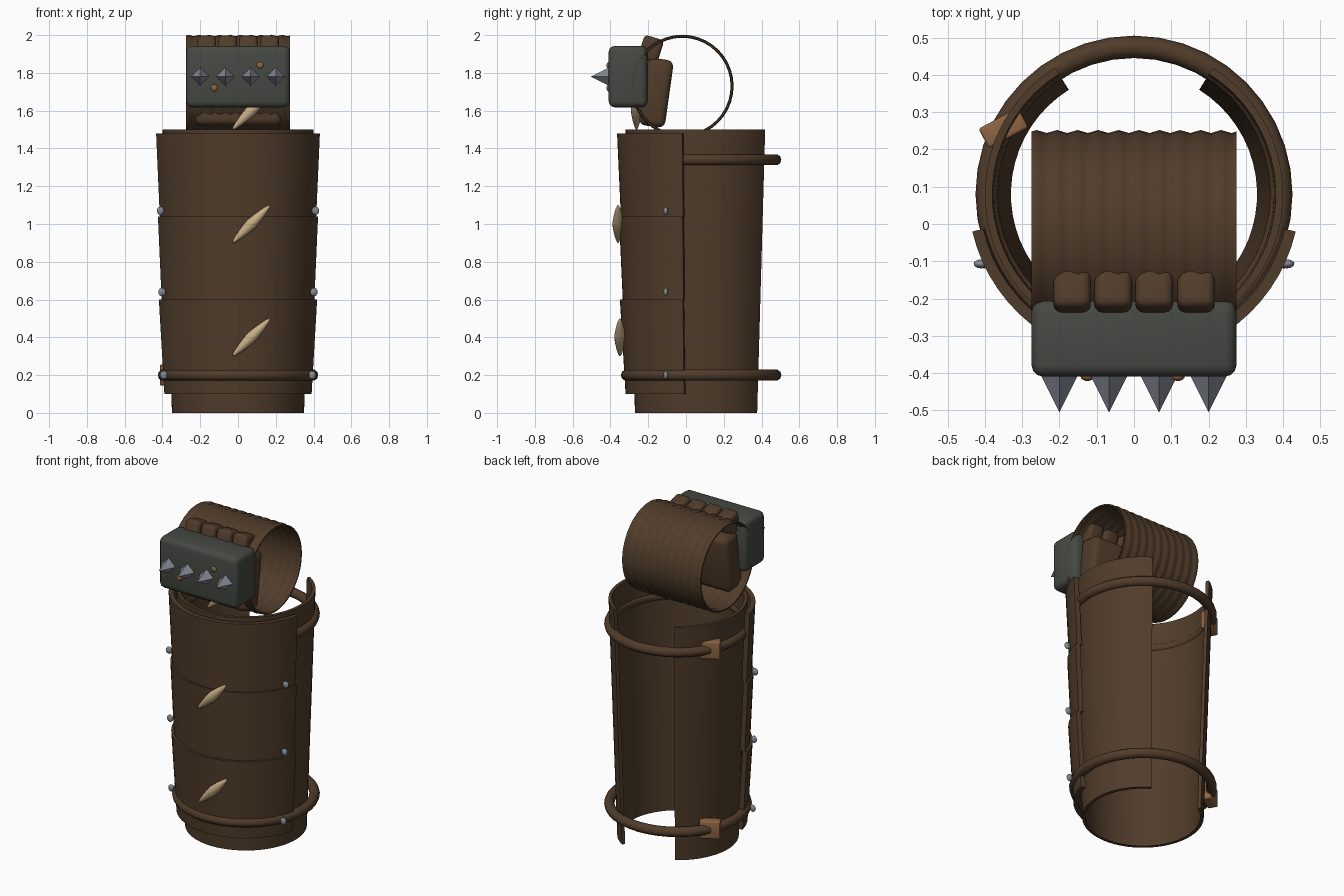
import bpy, bmesh, math
from mathutils import Matrix

if "Cube" in bpy.data.objects:
    bpy.data.objects.remove(bpy.data.objects["Cube"])

CY = 0.08  # y of the forearm axis


def material(name, rgb):
    m = bpy.data.materials.new(name)
    m.diffuse_color = (*rgb, 1)
    m.use_nodes = True
    m.node_tree.nodes["Principled BSDF"].inputs["Base Color"].default_value = m.diffuse_color
    return m


LEATHER = material("brown leather", (0.08, 0.045, 0.023))
IRON = material("dark iron", (0.06, 0.066, 0.056))
STEEL = material("steel", (0.23, 0.25, 0.29))
BONE = material("bone", (0.58, 0.42, 0.24))
BRASS = material("worn brass", (0.27, 0.13, 0.055))


def finish(name, bm, mat, matrix=Matrix(), smooth=True):
    bmesh.ops.recalc_face_normals(bm, faces=bm.faces)
    me = bpy.data.meshes.new(name)
    bm.to_mesh(me)
    bm.free()
    ob = bpy.data.objects.new(name, me)
    bpy.context.collection.objects.link(ob)
    ob.matrix_world = matrix
    me.materials.append(mat)
    if smooth:
        bpy.ops.object.select_all(action='DESELECT')
        ob.select_set(True)
        bpy.context.view_layer.objects.active = ob
        bpy.ops.object.shade_smooth_by_angle(angle=math.radians(40))
    return ob


def place(loc, rot=(0, 0, 0)):
    rx, ry, rz = (Matrix.Rotation(math.radians(a), 4, ax) for a, ax in zip(rot, "XYZ"))
    return Matrix.Translation(loc) @ rz @ ry @ rx


def swept(name, profile, a0, a1, steps, mat, matrix=Matrix(), closed=False):
    """Sweep a closed (radius, height) profile around z; cap the ends of open sweeps."""
    bm = bmesh.new()
    count = steps if closed else steps + 1
    rings = []
    for i in range(count):
        a = math.radians(a0 + (a1 - a0) * i / steps)
        rings.append([bm.verts.new((r * math.cos(a), r * math.sin(a), z)) for r, z in profile])
    n = len(profile)
    for i in range(steps):
        p, q = rings[i], rings[(i + 1) % count]
        for j in range(n):
            k = (j + 1) % n
            bm.faces.new((p[j], q[j], q[k], p[k]))
    if not closed:
        bm.faces.new(rings[0])
        bm.faces.new(rings[-1])
    return finish(name, bm, mat, matrix)


def wall(r0, r1, z0, z1, t):
    return [(r0, z0), (r1, z1), (r1 - t, z1), (r0 - t, z0)]


def rounded_box(name, size, bevel, mat, matrix):
    bm = bmesh.new()
    bmesh.ops.create_cube(bm, size=1)
    bmesh.ops.scale(bm, vec=size, verts=bm.verts)
    bmesh.ops.bevel(bm, geom=bm.edges[:], offset=bevel, segments=3, profile=0.5, affect='EDGES')
    return finish(name, bm, mat, matrix)


def ball(name, size, mat, matrix):
    bm = bmesh.new()
    bmesh.ops.create_uvsphere(bm, u_segments=16, v_segments=10, radius=1)
    bmesh.ops.scale(bm, vec=size, verts=bm.verts)
    return finish(name, bm, mat, matrix)


axis = place((0, CY, 0))

# Forearm shell, open at the back
swept("forearm_shell", wall(0.35, 0.40, 0, 1.5, 0.02), -238, 58, 48, LEATHER, axis)

# Three overlapping front plates
for i, (r0, r1, z0, z1) in enumerate([(0.40, 0.43, 0.10, 0.60),
                                      (0.415, 0.435, 0.60, 1.04),
                                      (0.425, 0.445, 1.04, 1.48)]):
    swept(f"front_plate_{i + 1}", wall(r0, r1, z0, z1, 0.03), -167, -13, 28, LEATHER, axis)

# Straps with their buckles
circle = [(0.395 + 0.03 * math.cos(k * math.pi / 5), 0.03 * math.sin(k * math.pi / 5))
          for k in range(10)]
for label, z in (("lower", 0.2), ("upper", 1.34)):
    swept(label + "_strap", circle, 0, 360, 40, LEATHER, place((0, CY, z)), closed=True)
    rounded_box(label + "_buckle", (0.12, 0.06, 0.11), 0.008, BRASS,
                place((-0.35, 0.257, z), (0, 0, 28)))

# Side rivets
for z, x in ((0.2, 0.393), (0.64, 0.402), (1.07, 0.41)):
    for s in (-1, 1):
        ball("side_rivet", (0.02, 0.012, 0.022), STEEL, place((s * x, -0.107, z)))

# Slanted bone charms
for y, z in ((-0.35, 0.4), (-0.36, 1.0), (-0.262, 1.6)):
    bm = bmesh.new()
    bmesh.ops.create_uvsphere(bm, u_segments=12, v_segments=14, radius=1)
    for v in bm.verts:  # pinch the ends to points
        w = 0.03 * (1 - 0.35 * abs(v.co.z))
        v.co = (v.co.x * w, v.co.y * w, v.co.z * 0.14)
    finish("bone_charm", bm, BONE, place((0.07, y, z), (0, 45, 0)))

# Rippled hand wrap, a thin tube lying along x
N = 40
outer = [(0.268 + 0.004 * math.sin(i / N * 20 * math.pi), -0.275 + 0.55 * i / N)
         for i in range(N + 1)]
inner = [(r - 0.008, x) for r, x in reversed(outer)]
swept("hand_wrap", outer + inner, 0, 360, 40, LEATHER,
      place((0, -0.02, 1.73), (0, 90, 0)), closed=True)

# Palm pad and four finger pads
rounded_box("palm_pad", (0.46, 0.14, 0.36), 0.035, LEATHER, place((-0.0, -0.158, 1.695), (-8, 0, 0)))
for x in (-0.166, -0.056, 0.054, 0.166):
    rounded_box("finger_pad", (0.1, 0.108, 0.13), 0.022, LEATHER,
                place((x, -0.186, 1.925), (-17, 0, 0)))

# Knuckle block with spikes and studs
rounded_box("knuckle_block", (0.55, 0.205, 0.325), 0.032, IRON, place((0, -0.307, 1.78)))
for x in (-0.2, -0.067, 0.067, 0.2):
    bm = bmesh.new()
    bmesh.ops.create_cone(bm, cap_ends=True, segments=4, radius1=0.05, radius2=0, depth=0.1)
    finish("knuckle_spike", bm, STEEL, place((x, -0.455, 1.78), (90, 0, 0)), smooth=False)
for x, z in ((0.118, 1.84), (-0.125, 1.72)):
    ball("brass_stud", (0.018, 0.012, 0.018), BRASS, place((x, -0.409, z)))
